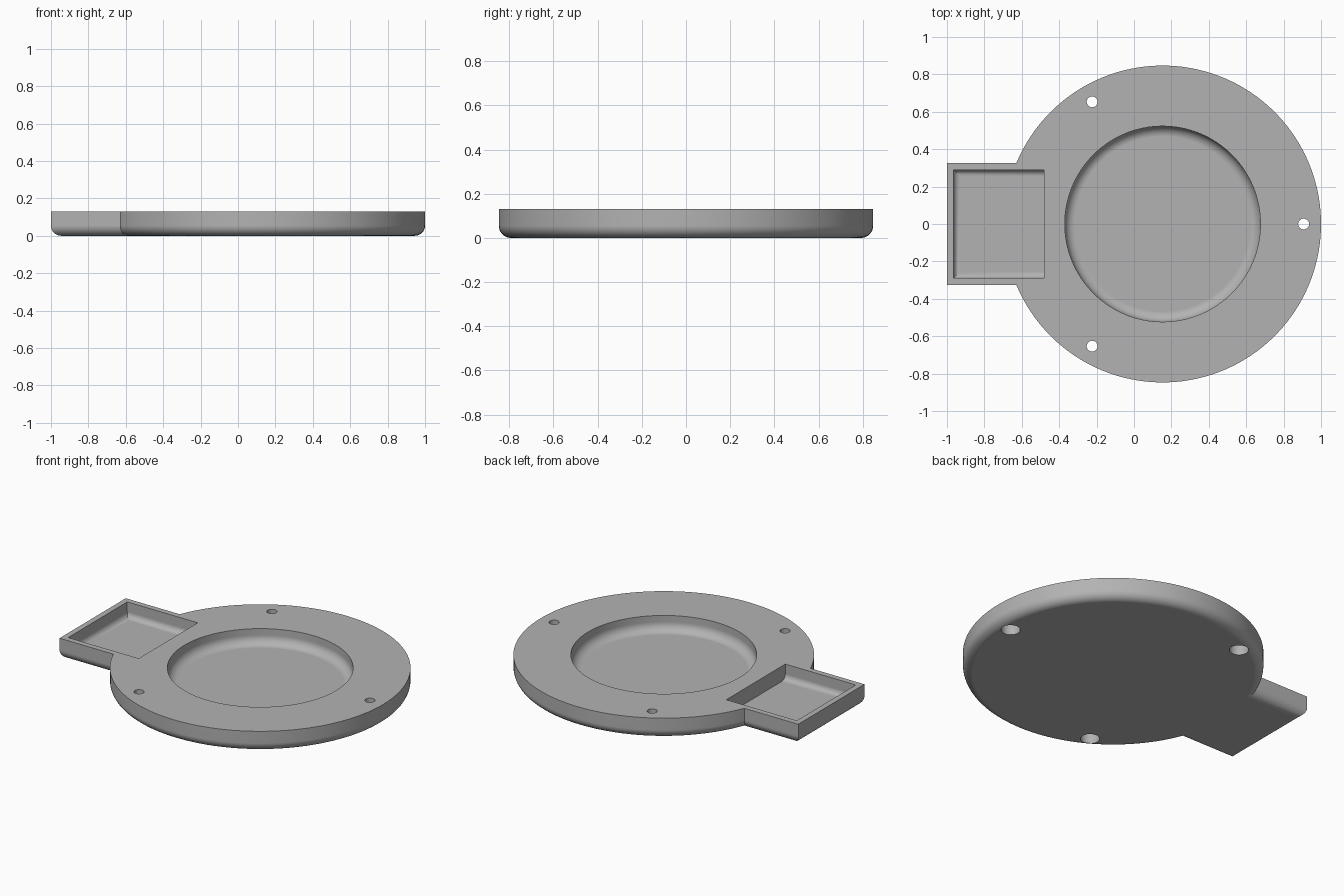
import bpy, bmesh, math
from mathutils import Matrix, Vector

if "Cube" in bpy.data.objects:
    bpy.data.objects.remove(bpy.data.objects["Cube"], do_unlink=True)

HEIGHT, FLOOR, FILLET = 0.13, 0.035, 0.055
CENTRE, RADIUS = 0.153, 0.847

grey = bpy.data.materials.new("plain grey")
grey.use_nodes = True
grey.diffuse_color = (0.45, 0.45, 0.45, 1)
grey.node_tree.nodes["Principled BSDF"].inputs["Base Color"].default_value = (0.45, 0.45, 0.45, 1)


def make_object(name, bm):
    bmesh.ops.recalc_face_normals(bm, faces=bm.faces)
    mesh = bpy.data.meshes.new(name)
    bm.to_mesh(mesh)
    bm.free()
    mesh.materials.append(grey)
    obj = bpy.data.objects.new(name, mesh)
    bpy.context.collection.objects.link(obj)
    return obj


def cylinder(name, x, y, radius, z0, z1, fillet=0, sides=128):
    """Upright cylinder with an optional rounded bottom rim."""
    bm = bmesh.new()
    bmesh.ops.create_cone(bm, cap_ends=True, segments=sides, radius1=radius, radius2=radius,
                          depth=z1 - z0, matrix=Matrix.Translation((x, y, (z0 + z1) / 2)))
    if fillet:
        rim = [e for e in bm.edges if all(v.co.z < z0 + 0.001 for v in e.verts)]
        bmesh.ops.bevel(bm, geom=rim, offset=fillet, segments=8, profile=0.5, affect='EDGES')
    return make_object(name, bm)


def box(name, x0, x1, half_y, z0, z1, fillet):
    """Box rounded along its bottom edges, except the one at x1."""
    bm = bmesh.new()
    size = Vector((x1 - x0, 2 * half_y, z1 - z0))
    middle = Vector(((x0 + x1) / 2, 0, (z0 + z1) / 2))
    bmesh.ops.create_cube(bm, size=1, matrix=Matrix.Translation(middle) @ Matrix.Diagonal((*size, 1)))
    low = [e for e in bm.edges if all(v.co.z < z0 + 0.001 for v in e.verts)
           and not all(v.co.x > x1 - 0.001 for v in e.verts)]
    bmesh.ops.bevel(bm, geom=low, offset=fillet, segments=8, profile=0.5, affect='EDGES')
    return make_object(name, bm)


def combine(target, tool, operation):
    mod = target.modifiers.new(operation.lower(), 'BOOLEAN')
    mod.operation, mod.solver, mod.object = operation, 'EXACT', tool
    bpy.context.view_layer.objects.active = target
    bpy.ops.object.modifier_apply(modifier=mod.name)
    bpy.data.objects.remove(tool, do_unlink=True)


# Round body with the square side tab
body = cylinder("round_tray_with_side_tab", CENTRE, 0, RADIUS, 0, HEIGHT, FILLET, 160)
combine(body, box("side_tab", -1, -0.3, 0.325, 0, HEIGHT, FILLET), 'UNION')

# Round recess and rectangular pocket
combine(body, cylinder("recess", CENTRE, 0, 0.523, FLOOR, 0.3, FILLET), 'DIFFERENCE')
combine(body, box("pocket", -0.965, -0.48, 0.29, FLOOR, 0.3, 0.035), 'DIFFERENCE')

# Three screw holes, counterbored from below
for i in range(3):
    angle = i * math.tau / 3
    x, y = CENTRE + 0.754 * math.cos(angle), 0.754 * math.sin(angle)
    combine(body, cylinder("screw_hole", x, y, 0.029, -0.1, 0.3, 0, 32), 'DIFFERENCE')
    combine(body, cylinder("counterbore", x, y, 0.054, -0.1, 0.065, 0, 32), 'DIFFERENCE')

# Smooth the curves and keep the flat faces flat
bpy.ops.object.select_all(action='DESELECT')
body.select_set(True)
bpy.context.view_layer.objects.active = body
bpy.ops.object.shade_smooth_by_angle(angle=math.radians(30))
weighted = body.modifiers.new("flat faces", 'WEIGHTED_NORMAL')
weighted.keep_sharp = True
